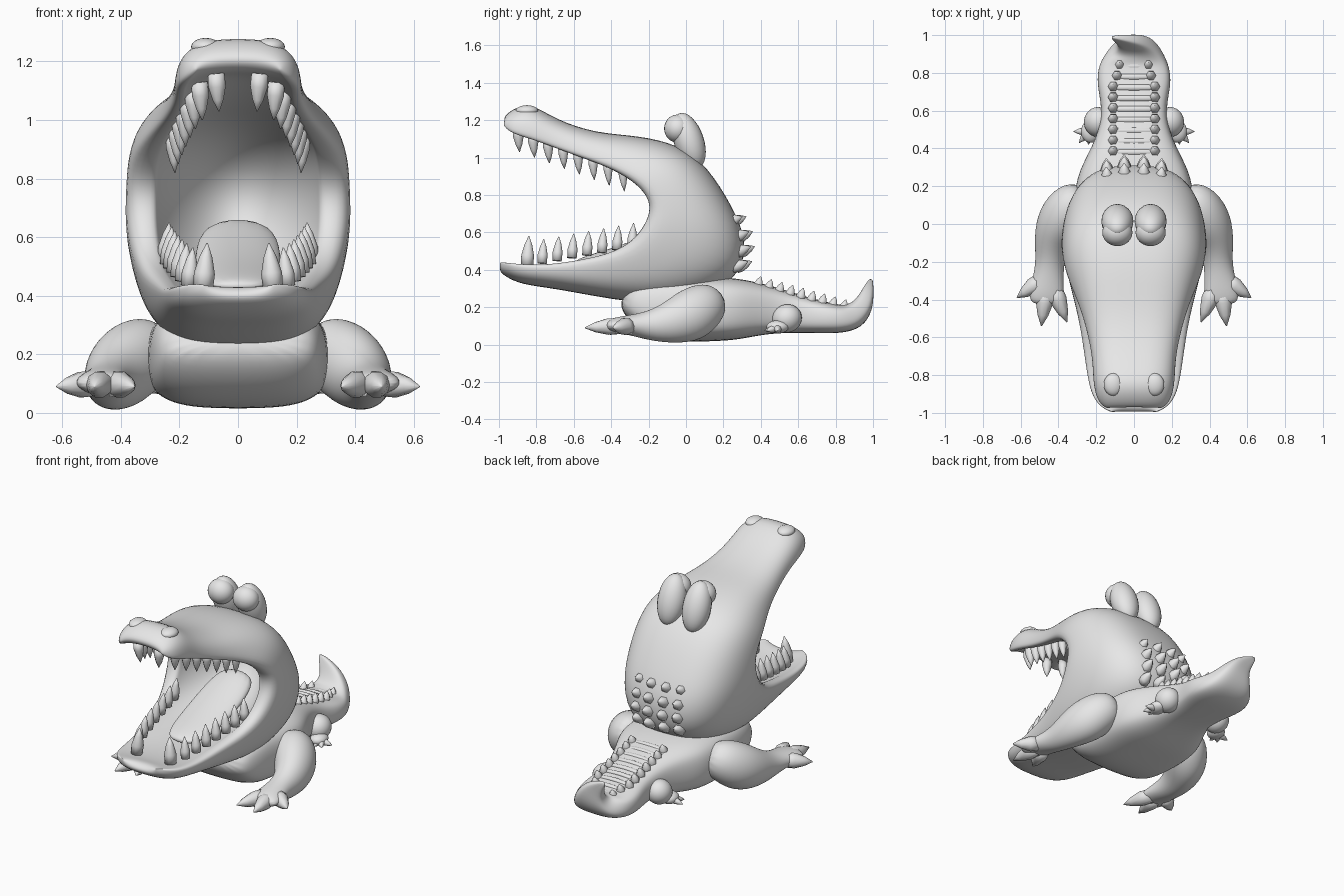
import bpy, bmesh
from math import sin, cos, pi, sqrt, copysign
from mathutils import Vector, Matrix

cube = bpy.data.objects.get("Cube")
if cube:
    bpy.data.objects.remove(cube, do_unlink=True)

grey = bpy.data.materials.new("plain_grey")
grey.use_nodes = True
grey.diffuse_color = (0.8, 0.8, 0.8, 1)
grey.node_tree.nodes["Principled BSDF"].inputs["Base Color"].default_value = (0.8, 0.8, 0.8, 1)


def power(v, p):
    return copysign(abs(v) ** p, v)


def finish(name, bm, subdiv=0):
    bmesh.ops.recalc_face_normals(bm, faces=bm.faces)
    mesh = bpy.data.meshes.new(name)
    bm.to_mesh(mesh)
    bm.free()
    mesh.materials.append(grey)
    for poly in mesh.polygons:
        poly.use_smooth = True
    obj = bpy.data.objects.new(name, mesh)
    bpy.context.collection.objects.link(obj)
    if subdiv:
        mod = obj.modifiers.new("smooth", "SUBSURF")
        mod.levels = mod.render_levels = subdiv


def skin(bm, rings):
    """Join closed rings of points with quads."""
    rows = [[bm.verts.new(p) for p in ring] for ring in rings]
    n = len(rows[0])
    for a, b in zip(rows, rows[1:]):
        for j in range(n):
            k = (j + 1) % n
            bm.faces.new((a[j], a[k], b[k], b[j]))
    return rows


def tube(bm, stations, sides=14, p=1.0, across=(1, 0, 0)):
    """Loft rounded sections (x, y, z, half width, half height) along a path."""
    pts = [Vector(s[:3]) for s in stations]
    rings = []
    for i, s in enumerate(stations):
        t = (pts[min(i + 1, len(pts) - 1)] - pts[max(i - 1, 0)]).normalized()
        up = Vector(across).cross(t).normalized()
        side = t.cross(up)
        ring = []
        for j in range(sides):
            a = 2 * pi * j / sides
            ring.append(pts[i] + side * s[3] * power(cos(a), p) + up * s[4] * power(sin(a), p))
        rings.append(ring)
    rows = skin(bm, rings)
    bm.faces.new(rows[0])
    bm.faces.new(rows[-1])


def spike(bm, base, tip, r, sides=10):
    """Bulging pointed cone for teeth, claws and scutes."""
    base, tip = Vector(base), Vector(tip)
    axis = (0, 1, 0) if abs((tip - base).normalized().x) > 0.7 else (1, 0, 0)
    tube(bm, [(*base.lerp(tip, f), r * k, r * k)
              for f, k in ((0, 0.95), (0.35, 1), (0.7, 0.62), (1, 0.06))], sides, 1, axis)


def ball(bm, centre, radii, tilt=0):
    m = (Matrix.Translation(centre) @ Matrix.Rotation(tilt, 4, "X")
         @ Matrix.Diagonal((*radii, 1)))
    bmesh.ops.create_uvsphere(bm, u_segments=24, v_segments=16, radius=1, matrix=m)


# Head: crescent sections fanned from the snout, round the throat, to the chin
# half width, outer (y, z), lip (y, z), inner (y, z)
head_sections = [
    (.15, -.985, 1.21, -.975, 1.17, -.95, 1.17),
    (.20, -.93, 1.26, -.935, 1.13, -.90, 1.16),
    (.22, -.83, 1.295, -.83, 1.10, -.81, 1.15),
    (.22, -.70, 1.205, -.72, 1.06, -.69, 1.10),
    (.255, -.48, 1.13, -.56, 1.00, -.50, 1.05),
    (.305, -.26, 1.12, -.42, .95, -.30, 1.02),
    (.37, -.03, 1.07, -.29, .88, -.06, .97),
    (.385, .12, .95, -.21, .80, .11, .87),
    (.39, .25, .74, -.19, .725, .19, .73),
    (.39, .335, .55, -.22, .64, .12, .56),
    (.37, .29, .33, -.29, .55, -.06, .47),
    (.335, -.05, .20, -.40, .49, -.30, .42),
    (.29, -.40, .24, -.55, .455, -.50, .41),
    (.26, -.70, .30, -.74, .425, -.70, .40),
    (.235, -.88, .32, -.90, .43, -.86, .41),
    (.18, -.97, .365, -.97, .44, -.93, .43),
    (.12, -1.005, .40, -.995, .44, -.97, .43),
]
N = 14
bm = bmesh.new()
rings = []
for w, oy, oz, ly, lz, iy, iz in head_sections:
    lip = Vector((0, ly, lz))
    outer, inner = Vector((0, oy, oz)) - lip, Vector((0, iy, iz)) - lip
    gape = w * (1.02 - 0.75 * w)    # wide cheeks are thicker than the snout walls
    half = []
    for j in range(N + 1):
        a = pi * j / N
        half.append(lip + outer * sin(a) ** 0.72 + Vector((w * power(cos(a), 0.72), 0, 0)))
    for j in range(N, -1, -1):
        a = pi * j / N
        half.append(lip + inner * sin(a) ** 1.7 + Vector((gape * cos(a), 0, 0)))
    rings.append(half)
rows = skin(bm, rings)
for row in (rows[0], rows[-1]):
    for j in range(N):
        bm.faces.new((row[j], row[j + 1], row[2 * N - j], row[2 * N + 1 - j]))
finish("head_and_jaws", bm, 2)

# Body and upturned tail
bm = bmesh.new()
tube(bm, [
    (0, -.34, .26, .22, .05), (0, -.28, .235, .28, .11), (0, -.17, .205, .305, .17),
    (0, -.05, .19, .31, .18), (0, .10, .19, .32, .175), (0, .25, .19, .31, .17),
    (0, .38, .19, .24, .145), (0, .50, .18, .185, .12), (0, .62, .16, .17, .10),
    (0, .74, .145, .20, .085), (0, .84, .135, .19, .075), (.005, .905, .155, .15, .075),
    (0, .95, .205, .105, .055), (-.03, .97, .28, .06, .03), (-.12, .99, .35, .01, .01)], 18, 0.62)
finish("body_and_tail", bm, 2)

# Tongue
bm = bmesh.new()
tube(bm, [(0, -.60, .43, .08, .02), (0, -.50, .45, .13, .035), (0, -.33, .49, .15, .045),
          (0, -.12, .57, .15, .05), (0, .03, .64, .11, .05)], 14)
finish("tongue", bm, 2)

# Eye bumps, eyeballs and nostril bumps
eyelids, eyeballs, nostrils = bmesh.new(), bmesh.new(), bmesh.new()
for s in (-1, 1):
    ball(eyelids, (s * .088, .015, 1.09), (.085, .08, .155), 0.33)
    ball(eyeballs, (s * .088, -.045, 1.155), (.08, .072, .075))
    ball(nostrils, (s * .11, -.85, 1.25), (.05, .06, .03))
finish("eyelids", eyelids)
finish("eyeballs", eyeballs)
finish("nostrils", nostrils)

# Teeth along both jaws
upper, lower = bmesh.new(), bmesh.new()
for s in (-1, 1):
    for i in range(8):
        f = i / 7
        x, y = .075 + .15 * sqrt(f), -.90 + .56 * f
        z = 1.16 - .21 * f
        spike(upper, (s * x, y, z), (s * (x - .01), y + .01, z - .13), .030 - .006 * f)
        x, y, z = .12 + .13 * sqrt(f), -.85 + .56 * f, .42 + .10 * f
        spike(lower, (s * x, y, z), (s * (x - .015), y + .01, z + (.16 if i == 0 else .13)),
              .036 if i == 0 else .028)
finish("upper_teeth", upper)
finish("lower_teeth", lower)

# Legs, feet and claws
for s, side in ((1, "left"), (-1, "right")):
    bm = bmesh.new()
    tube(bm, [(s * x, y, z, rx, rz) for x, y, z, rx, rz in (
        (.25, .15, .24, .08, .08), (.32, .11, .215, .13, .13), (.395, .02, .15, .13, .15),
        (.435, -.09, .115, .10, .115), (.445, -.20, .10, .075, .08),
        (.455, -.30, .105, .085, .055), (.465, -.38, .105, .095, .042),
        (.465, -.43, .10, .08, .028))], 14)
    finish(side + "_front_leg", bm, 2)
    bm = bmesh.new()
    for bx, by, tx, ty in ((.425, -.34, .355, -.52), (.465, -.35, .49, -.54), (.49, -.30, .62, -.39)):
        spike(bm, (s * bx, by, .10), (s * tx, ty, .09), .046)
    finish(side + "_front_claws", bm)
    bm = bmesh.new()
    ball(bm, (s * .19, .54, .14), (.075, .08, .075), 0.4)
    ball(bm, (s * .23, .49, .095), (.05, .06, .035))
    finish(side + "_rear_leg", bm)
    bm = bmesh.new()
    for tx, ty in ((.24, .42), (.29, .43), (.32, .49)):
        spike(bm, (s * .24, .49, .09), (s * tx, ty, .075), .022)
    finish(side + "_rear_claws", bm)

# Scutes on the nape
bm = bmesh.new()
for z, y in ((.42, .30), (.50, .315), (.58, .305), (.66, .27)):
    for x in (-.14, -.05, .05, .14):
        yy = y - 1.2 * x * x
        spike(bm, (x, yy - .03, z - .01), (x * 1.05, yy + .055, z + .025), .036, 6)
finish("nape_scutes", bm)

# Two rows of scutes that close in at the tail tip, with cross ridges between
bm, ridges = bmesh.new(), bmesh.new()
for i in range(9):
    y = .38 + .057 * i
    z = .33 - .27 * (y - .38)
    edge = .11 if i < 7 else .18 - .013 * i
    for s in (-1, 1):
        spike(bm, (s * edge, y, z - .03), (s * edge, y + .02, z + .035), .028, 6)
    tube(ridges, [(edge * k, y, z - .002 - abs(k) * .01, .018, .014) for k in (-1, -.5, 0, .5, 1)],
         8, 1, (0, 1, 0))
finish("tail_scutes", bm)
finish("tail_ridges", ridges, 1)
